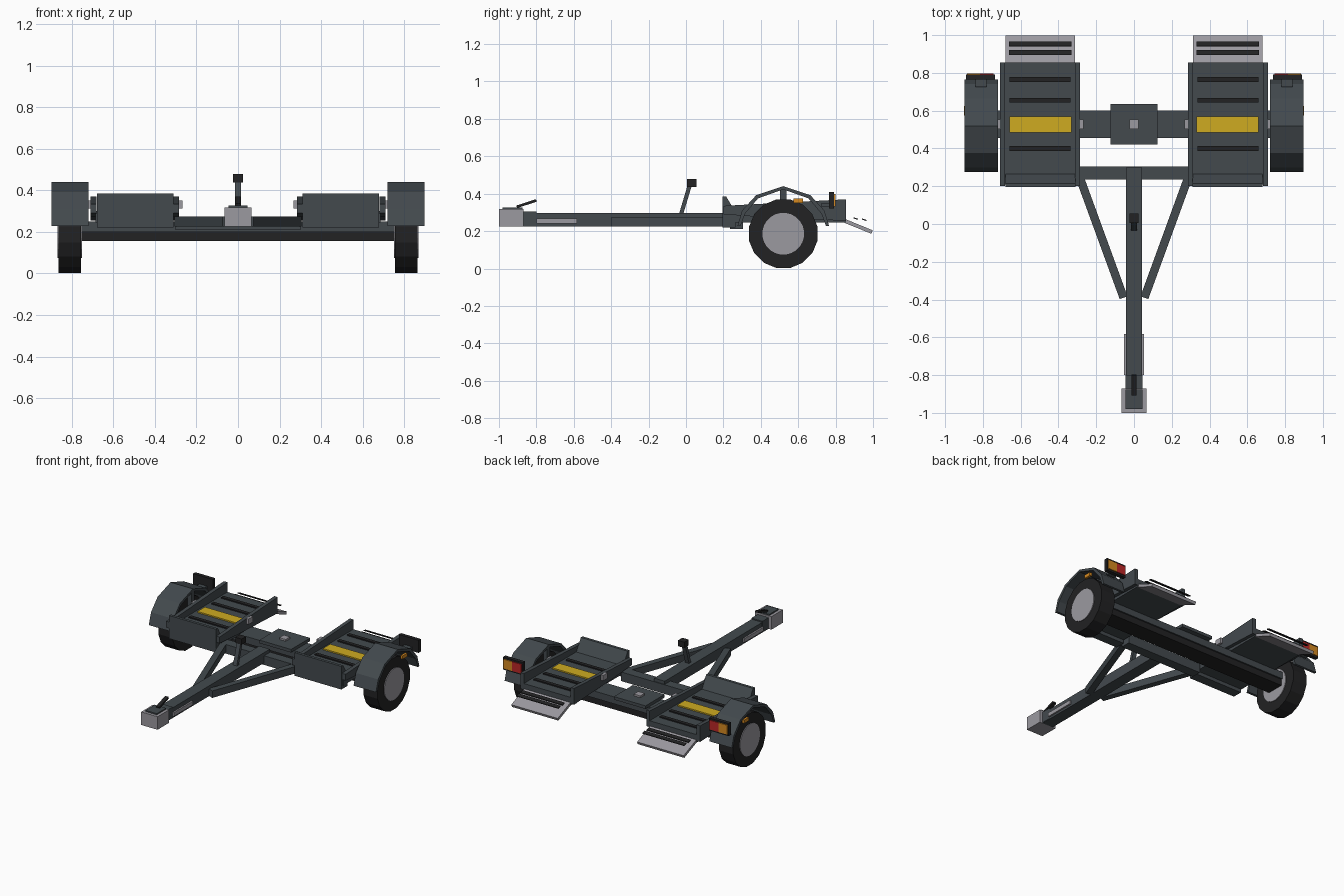
import bpy
import bmesh
import math
from mathutils import Vector, Matrix

cube = bpy.data.objects.get("Cube")
if cube:
    bpy.data.objects.remove(cube, do_unlink=True)


def material(name, r, g, b):
    m = bpy.data.materials.new(name)
    m.use_nodes = True
    m.diffuse_color = (r, g, b, 1)
    bsdf = next(n for n in m.node_tree.nodes if n.type == 'BSDF_PRINCIPLED')
    bsdf.inputs["Base Color"].default_value = (r, g, b, 1)
    bsdf.inputs["Roughness"].default_value = 0.7
    return m


SLATE = material("slate paint", 0.056, 0.068, 0.076)
BLACK = material("black rubber", 0.016, 0.016, 0.017)
STEEL = material("grey steel", 0.33, 0.32, 0.35)
YELLOW = material("yellow pad", 0.62, 0.41, 0.015)
ORANGE = material("orange lens", 0.66, 0.25, 0.015)
RED = material("red lens", 0.5, 0.02, 0.02)


def finish(name, bm, mat):
    bmesh.ops.recalc_face_normals(bm, faces=bm.faces)
    me = bpy.data.meshes.new(name)
    bm.to_mesh(me)
    bm.free()
    me.materials.append(mat)
    ob = bpy.data.objects.new(name, me)
    bpy.context.collection.objects.link(ob)
    return ob


def box(name, mat, x, y, z):
    """Box from (min, max) ranges."""
    bm = bmesh.new()
    bmesh.ops.create_cube(bm, size=1)
    for v in bm.verts:
        v.co = [(r[0] + r[1]) / 2 + c * (r[1] - r[0]) for r, c in zip((x, y, z), v.co)]
    return finish(name, bm, mat)


def beam(name, mat, a, b, width, height):
    """Box running from a to b."""
    a, b = Vector(a), Vector(b)
    d = b - a
    side = d.cross(Vector((0, 0, 1))).normalized()
    up = side.cross(d).normalized()
    rot = Matrix((side, d.normalized(), up)).transposed().to_4x4()
    bm = bmesh.new()
    bmesh.ops.create_cube(bm, size=1)
    bmesh.ops.scale(bm, vec=(width, d.length, height), verts=bm.verts)
    bmesh.ops.transform(bm, matrix=Matrix.Translation((a + b) / 2) @ rot, verts=bm.verts)
    return finish(name, bm, mat)


def prism(name, mat, x, profile):
    """Side profile of (y, z) points extruded across x."""
    bm = bmesh.new()
    face = bm.faces.new([bm.verts.new((x[0], y, z)) for y, z in profile])
    new = bmesh.ops.extrude_face_region(bm, geom=[face])["geom"]
    bmesh.ops.translate(bm, vec=(x[1] - x[0], 0, 0),
                        verts=[v for v in new if isinstance(v, bmesh.types.BMVert)])
    return finish(name, bm, mat)


def disc(name, mat, x, y, z, radius, sides):
    """Cylinder lying along x."""
    bm = bmesh.new()
    bmesh.ops.create_cone(bm, cap_ends=True, segments=sides, radius1=radius,
                          radius2=radius, depth=x[1] - x[0])
    m = (Matrix.Translation((sum(x) / 2, y, z)) @ Matrix.Rotation(math.pi / 2, 4, 'Y')
         @ Matrix.Rotation(math.pi / sides, 4, 'Z'))
    bmesh.ops.transform(bm, matrix=m, verts=bm.verts)
    return finish(name, bm, mat)


# Tongue and coupler
box("tongue", SLATE, (-.042, .042), (-.87, .3), (.225, .298))
box("tongue_collar", SLATE, (-.044, .044), (-.88, -.8), (.228, .306))
box("coupler", STEEL, (-.065, .065), (-1, -.87), (.225, .318))
box("coupler_cap", SLATE, (-.045, .045), (-.98, -.875), (.318, .327))
beam("coupler_lever", BLACK, (0, -.905, .33), (0, -.8, .364), .026, .014)

# Jack
beam("jack_post", SLATE, (0, -.025, .295), (0, .02, .445), .03, .022)
box("jack_handle", BLACK, (-.025, .025), (.005, .055), (.437, .478))

# Frame and axle
box("front_crossbeam", SLATE, (-.3, .3), (.235, .305), (.21, .275))
box("centre_beam", SLATE, (-.75, .75), (.455, .6), (.2, .25))
box("centre_plate", SLATE, (-.125, .125), (.42, .635), (.25, .272))
box("centre_bolt", STEEL, (-.025, .025), (.502, .552), (.272, .285))
box("axle", BLACK, (-.76, .76), (.465, .59), (.155, .2))

# Left-hand assembly, mirrored to the right
left = []


def add(ob):
    left.append(ob)


add(box("tongue_plate", STEEL, (.042, .053), (-.8, -.583), (.24, .267)))
add(beam("frame_brace", SLATE, (.055, -.39, .25), (.285, .24, .25), .044, .05))

# Wheel platform
add(box("platform_floor", SLATE, (.31, .685), (.21, .855), (.245, .3)))
add(prism("wheel_stop", SLATE, (.31, .68),
          [(.195, .22), (.195, .385), (.215, .385), (.265, .3), (.265, .22)]))
for x, label in (((.285, .312), "inner_rail"), ((.682, .71), "outer_rail")):
    add(prism(label, SLATE, x, [(.2, .29), (.2, .335), (.855, .37), (.855, .255), (.4, .275)]))
for y in (.4, .655, .765):
    add(box("grip_bar", BLACK, (.335, .66), (y - .013, y + .013), (.298, .308)))
add(box("yellow_pad", YELLOW, (.33, .66), (.485, .568), (.298, .309)))
for x in ((.268, .286), (.709, .72)):
    add(box("rail_bolt", STEEL, x, (.502, .552), (.313, .352)))

# Loading ramp with raised treads
add(beam("ramp", STEEL, (.497, .845, .256), (.497, .995, .195), .367, .02))
for y, z in ((.907, .267), (.953, .261)):
    add(beam("ramp_tread", BLACK, (.497, y - .012, z + .004), (.497, y + .012, z - .004), .33, .006))

# Wheel
add(disc("tyre", BLACK, (.755, .865), .52, .186, .187, 16))
add(disc("wheel_hub", STEEL, (.75, .87), .52, .186, .112, 24))

# Fender arch, as an outer line and a thinner inner line
arch = [(-.245, .228), (-.22, .31), (-.145, .392), (0, .44)]
arch += [(-y, z) for y, z in reversed(arch[:-1])]
outer = [(.52 + y, z) for y, z in arch]
inner = [(.52 + y * .93, z - .017 * (z > .25)) for y, z in arch]
add(prism("fender", SLATE, (.72, .897), outer + inner[::-1]))
add(box("fender_bracket", SLATE, (.72, .75), (.503, .537), (.2, .425)))
add(box("side_marker", ORANGE, (.882, .899), (.574, .626), (.35, .374)))

# Tail light
add(box("tail_light_housing", BLACK, (.735, .89), (.765, .791), (.32, .41)))
add(box("red_lens", RED, (.743, .814), (.789, .798), (.332, .398)))
add(box("orange_lens", ORANGE, (.814, .884), (.789, .798), (.332, .398)))
add(box("tail_light_stem", SLATE, (.78, .84), (.725, .768), (.33, .35)))

for ob in left:
    me = ob.data.copy()
    me.transform(Matrix.Scale(-1, 4, (1, 0, 0)))
    me.flip_normals()
    base = ob.name.replace(".", "_")
    ob.name = "left_" + base
    twin = bpy.data.objects.new("right_" + base, me)
    bpy.context.collection.objects.link(twin)
